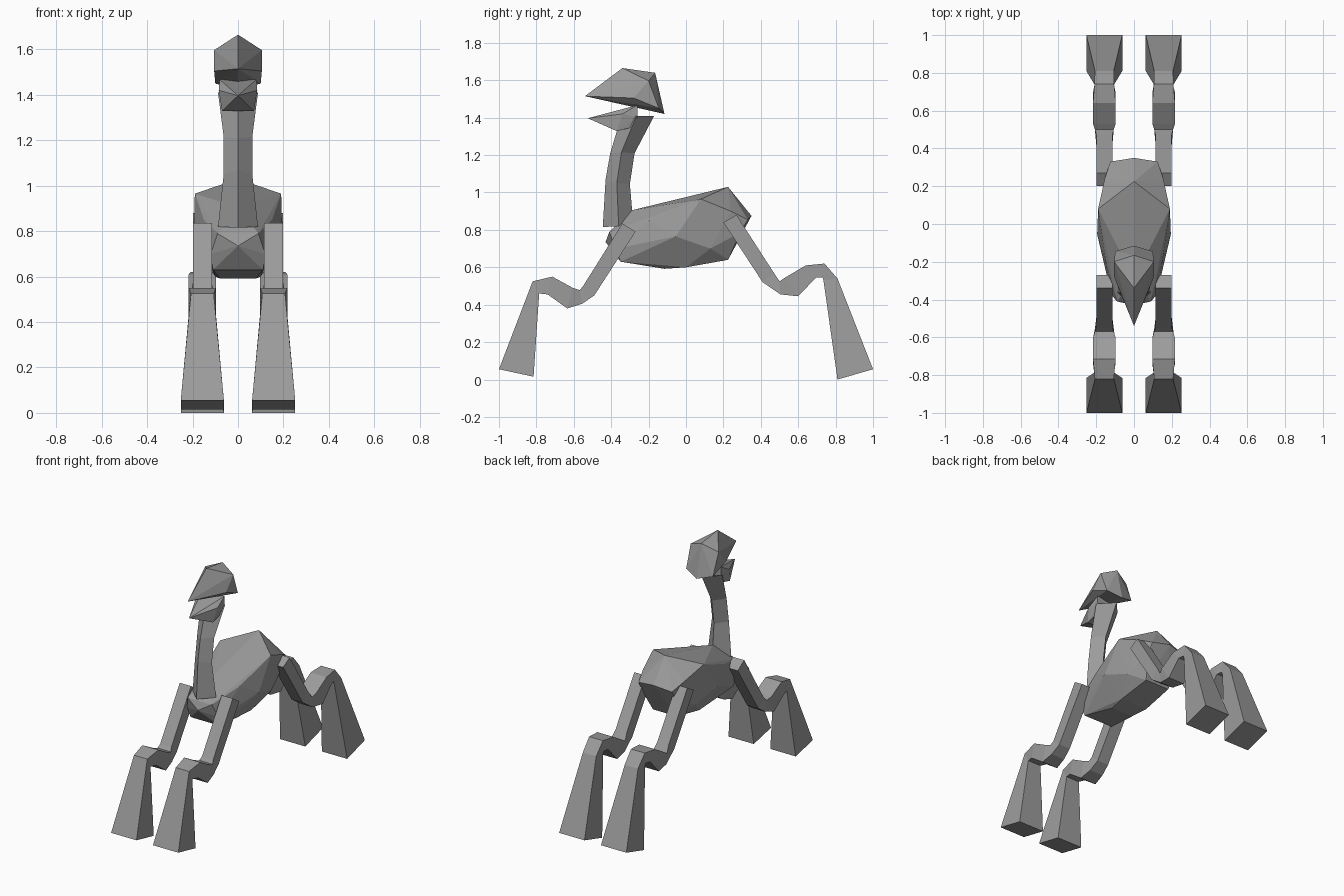
import bpy, bmesh

if "Cube" in bpy.data.objects:
    bpy.data.objects.remove(bpy.data.objects["Cube"])

grey = bpy.data.materials.new("grey")
grey.diffuse_color = (0.33, 0.33, 0.33, 1)
grey.use_nodes = True
grey.node_tree.nodes["Principled BSDF"].inputs["Base Color"].default_value = grey.diffuse_color


def finish(name, bm):
    bmesh.ops.recalc_face_normals(bm, faces=bm.faces)
    mesh = bpy.data.meshes.new(name)
    bm.to_mesh(mesh)
    bm.free()
    mesh.materials.append(grey)
    obj = bpy.data.objects.new(name, mesh)
    bpy.context.collection.objects.link(obj)
    return obj


def hull(name, points):
    """Faceted convex part, mirrored across x = 0."""
    bm = bmesh.new()
    for x, y, z in points:
        bm.verts.new((x, y, z))
        if x:
            bm.verts.new((-x, y, z))
    res = bmesh.ops.convex_hull(bm, input=bm.verts[:])
    loose = {g for g in res["geom_interior"] + res["geom_unused"]
             if isinstance(g, bmesh.types.BMVert)}
    bmesh.ops.delete(bm, geom=list(loose), context='VERTS')
    return finish(name, bm)


def loft(name, rings):
    """Skin a tube of four-sided rings with closed ends."""
    bm = bmesh.new()
    loops = [[bm.verts.new(p) for p in ring] for ring in rings]
    for a, b in zip(loops, loops[1:]):
        for i in range(4):
            j = (i + 1) % 4
            bm.faces.new((a[i], a[j], b[j], b[i]))
    bm.faces.new(loops[0])
    bm.faces.new(loops[-1])
    return finish(name, bm)


def leg(name, side, sections):
    """Box-section leg: (upper y, z, lower y, z, half width) per joint."""
    cx = 0.157 * side
    loft(name, [[(cx - w, y1, z1), (cx + w, y1, z1), (cx + w, y2, z2), (cx - w, y2, z2)]
                for y1, z1, y2, z2, w in sections])


# Body
hull("body", [
    (0, .225, 1.03), (0, -.29, .905), (.19, .08, .965), (.15, -.195, .85),
    (.195, -.055, .765), (.16, .13, .70), (0, .35, .875), (.125, .33, .855),
    (.155, .24, .90), (.13, .29, .785), (.09, .225, .64), (.10, 0, .60),
    (.08, -.115, .592), (.11, -.35, .63), (.135, -.25, .68), (.12, -.375, .70),
    (0, -.43, .735), (.09, -.41, .79)])

# Neck: diamond section given as front y, z, side y, z, back y, z, half width
loft("neck", [[(0, fy, fz), (w, sy, sz), (0, by, bz), (-w, sy, sz)]
              for fy, fz, sy, sz, by, bz, w in [
                  (-.445, .815, -.36, .82, -.285, .87, .088),
                  (-.43, 1.07, -.37, 1.05, -.30, 1.045, .063),
                  (-.405, 1.21, -.345, 1.215, -.275, 1.21, .063),
                  (-.36, 1.36, -.265, 1.41, -.17, 1.41, .088)]])

# Head and lower jaw
hull("head", [
    (0, -.54, 1.515), (0, -.34, 1.665), (0, -.165, 1.64), (.105, -.20, 1.597),
    (.105, -.28, 1.505), (.10, -.145, 1.45), (0, -.115, 1.42)])
hull("jaw", [
    (0, -.525, 1.397), (.08, -.26, 1.467), (.085, -.34, 1.42),
    (.07, -.37, 1.328), (.07, -.29, 1.348), (.08, -.26, 1.40)])

# Legs
front = [
    (-.34, .835, -.27, .79, .042), (-.55, .50, -.49, .45, .042),
    (-.568, .478, -.555, .405, .05), (-.605, .49, -.635, .38, .06),
    (-.715, .55, -.74, .455, .06), (-.82, .525, -.785, .46, .05),
    (-1, .055, -.815, .015, .095)]
hind = [
    (.27, .88, .20, .84, .042), (.47, .57, .41, .52, .042),
    (.50, .525, .505, .455, .05), (.53, .545, .60, .445, .06),
    (.64, .61, .695, .545, .06), (.74, .62, .73, .547, .052),
    (.81, .54, .735, .53, .05), (1, .055, .81, 0, .095)]
for side, word in ((-1, "right"), (1, "left")):
    leg("front_leg_" + word, side, front)
    leg("hind_leg_" + word, side, hind)
